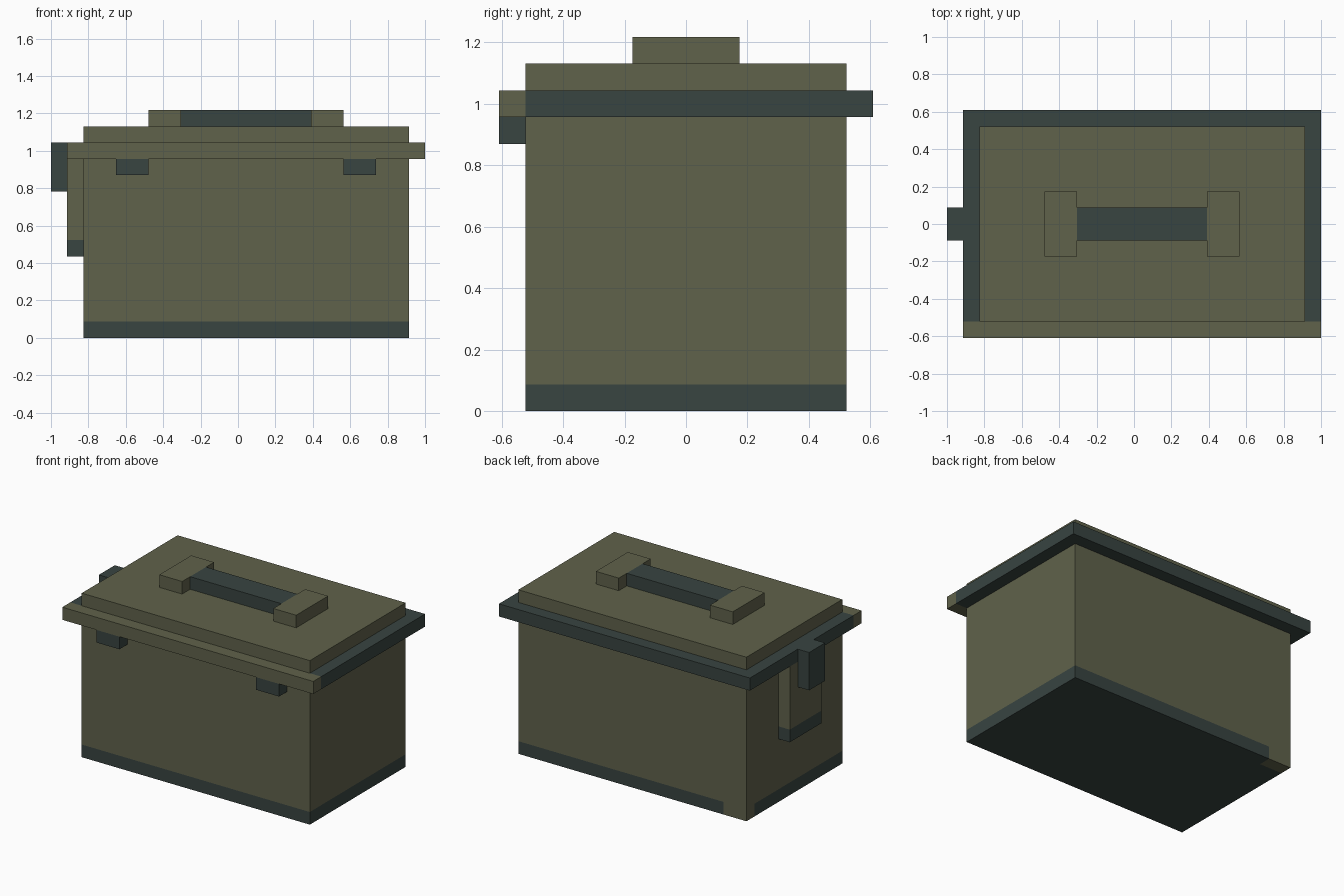
import bpy, bmesh
from mathutils import Vector

old = bpy.data.objects.get("Cube")
if old:
    bpy.data.objects.remove(old, do_unlink=True)

U = 2 / 23  # one block of the model's grid


def material(name, rgb):
    m = bpy.data.materials.new(name)
    m.use_nodes = True
    m.diffuse_color = (*rgb, 1)
    bsdf = m.node_tree.nodes["Principled BSDF"]
    bsdf.inputs["Base Color"].default_value = (*rgb, 1)
    bsdf.inputs["Roughness"].default_value = 0.9
    return m


OLIVE = material("olive green", (0.117, 0.122, 0.070))
DARK = material("dark grey green", (0.040, 0.058, 0.053))


def block(name, lo, hi, mats, cuts=(), rule=None):
    """Box between two corners in grid blocks, with optional face cuts.
    Each cut is (axis, position, height below which faces are cut)."""
    bm = bmesh.new()
    bmesh.ops.create_cube(bm, size=1)
    lo, hi = Vector(lo), Vector(hi)
    for v in bm.verts:
        v.co = [lo[i] + (v.co[i] + 0.5) * (hi[i] - lo[i]) for i in range(3)]
    for axis, pos, limit in cuts:
        normal = Vector((0, 0, 0))
        normal[axis] = 1
        faces = [f for f in bm.faces if f.calc_center_median().z < limit]
        geom = set(faces)
        for f in faces:
            geom.update(f.edges, f.verts)
        bmesh.ops.bisect_plane(bm, geom=list(geom), plane_co=normal * pos, plane_no=normal)
    if rule:
        for f in bm.faces:
            f.material_index = int(rule(f.calc_center_median()))
    for v in bm.verts:
        v.co *= U
    mesh = bpy.data.meshes.new(name)
    bm.to_mesh(mesh)
    bm.free()
    for m in mats:
        mesh.materials.append(m)
    ob = bpy.data.objects.new(name, mesh)
    bpy.context.collection.objects.link(ob)
    return ob


# Body: dark base band and underside, bare at the back corner by the latch
def base_is_dark(c):
    return c.z < 1 and not (c.x < -7.5 and c.y > 5)


block("body", (-9.5, -6, 0), (10.5, 6, 11), (OLIVE, DARK),
      cuts=((2, 1, 99), (0, -7.5, 1), (1, 5, 1)), rule=base_is_dark)

# Lid: dark rim with an olive front strip, and a raised top
block("lid_rim", (-10.5, -7, 11), (11.5, 7, 12), (OLIVE, DARK),
      cuts=((1, -6, 99),), rule=lambda c: c.y > -6)
block("lid_top", (-9.5, -6, 12), (10.5, 6, 13), (OLIVE,))

# Carrying handle
for side, x in (("right", -5.5), ("left", 4.5)):
    block(f"handle_mount_{side}", (x, -2, 13), (x + 2, 2, 14), (OLIVE,))
block("handle_grip", (-3.5, -1, 13), (4.5, 1, 14), (DARK,))

# Front hinges
for side, x in (("right", -7.5), ("left", 6.5)):
    block(f"hinge_{side}", (x, -7, 10), (x + 2, -6, 11), (DARK,))

# Side latch and its plate with a dark foot
block("latch_tab", (-11.5, -1, 9), (-10.5, 1, 12), (DARK,))
block("latch_plate", (-10.5, -2, 5), (-9.5, 2, 11), (OLIVE, DARK),
      cuts=((2, 6, 99),), rule=lambda c: c.z < 6)
